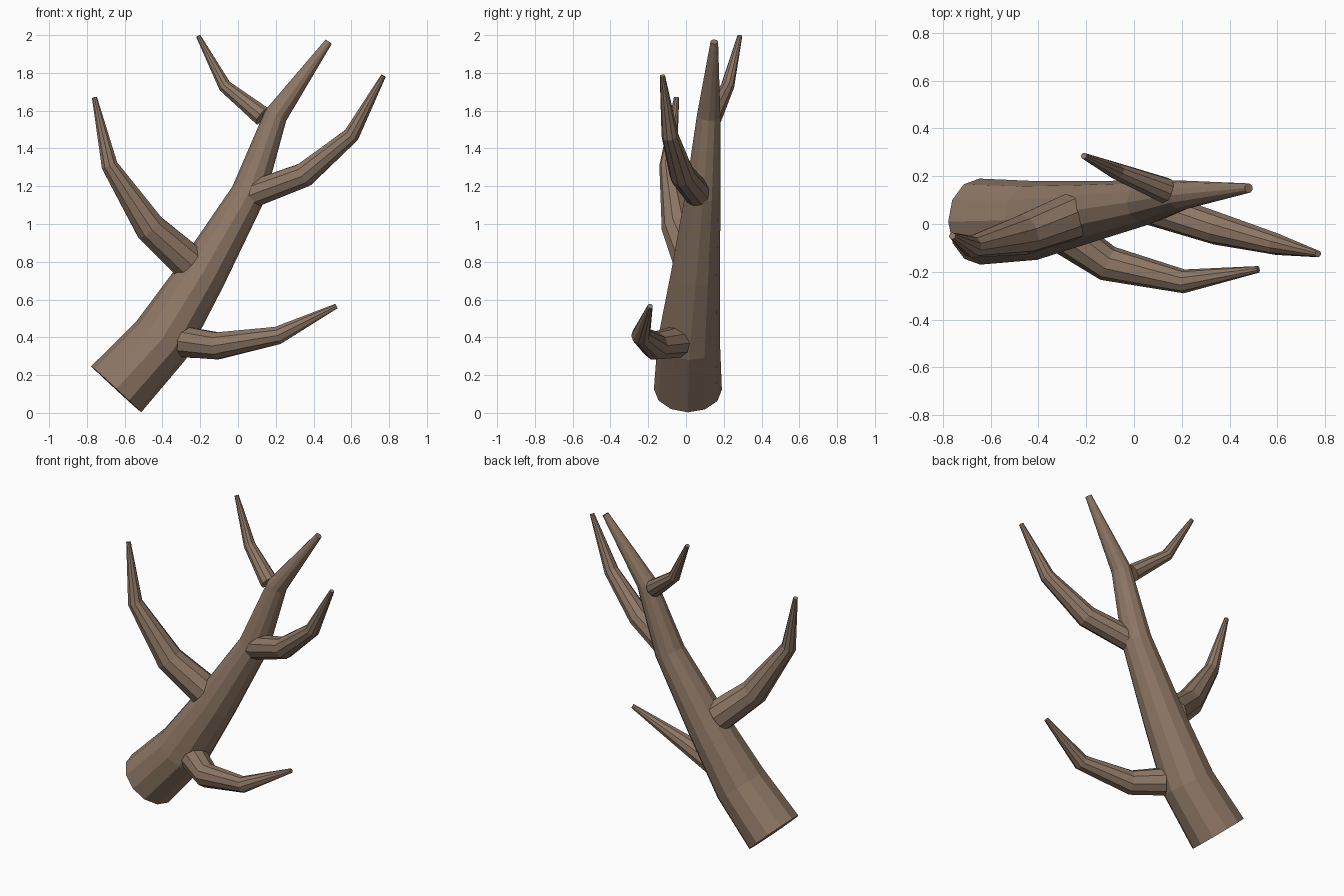
import bpy
import bmesh
import math
from mathutils import Vector

cube = bpy.data.objects.get("Cube")
if cube:
    bpy.data.objects.remove(cube, do_unlink=True)

bark = bpy.data.materials.new("brown_bark")
bark.use_nodes = True
colour = (0.27, 0.185, 0.13, 1)
bark.diffuse_color = colour
bark.node_tree.nodes["Principled BSDF"].inputs["Base Color"].default_value = colour


def limb(name, sides, path):
    """Tapered faceted tube through (x, y, z, radius) stations."""
    bm = bmesh.new()
    points = [Vector(p[:3]) for p in path]
    rings = []
    for i, (point, station) in enumerate(zip(points, path)):
        # Each ring lies on the plane that bisects its neighbouring segments
        before = (point - points[i - 1]).normalized() if i else Vector()
        after = (points[i + 1] - point).normalized() if i + 1 < len(points) else Vector()
        tangent = (before + after).normalized()
        across = Vector((0, 1, 0))
        across = (across - tangent * across.dot(tangent)).normalized()
        other = tangent.cross(across)
        ring = []
        for k in range(sides):
            a = math.tau * k / sides
            offset = across * math.cos(a) + other * math.sin(a)
            ring.append(bm.verts.new(point + offset * station[3]))
        rings.append(ring)
    for low, high in zip(rings, rings[1:]):
        for k in range(sides):
            n = (k + 1) % sides
            bm.faces.new((low[k], low[n], high[n], high[k]))
    bm.faces.new(rings[0][::-1])
    bm.faces.new(rings[-1])
    bmesh.ops.recalc_face_normals(bm, faces=bm.faces)
    mesh = bpy.data.meshes.new(name)
    bm.to_mesh(mesh)
    bm.free()
    mesh.materials.append(bark)
    bpy.context.collection.objects.link(bpy.data.objects.new(name, mesh))


# Main stem, leaning to its left
limb("trunk", 12, [
    (-0.645, 0.01, 0.125, 0.18), (-0.41, 0.015, 0.38, 0.165),
    (-0.19, 0.05, 0.735, 0.13), (0.055, 0.09, 1.16, 0.093),
    (0.20, 0.12, 1.575, 0.062), (0.48, 0.15, 1.965, 0.02)])

# Side branches, lowest first
limb("lower_front_branch", 10, [
    (-0.28, -0.05, 0.375, 0.085), (-0.11, -0.165, 0.355, 0.075),
    (0.21, -0.24, 0.41, 0.05), (0.52, -0.19, 0.565, 0.014)])
limb("right_branch", 10, [
    (-0.265, 0.03, 0.80, 0.1), (-0.465, -0.045, 0.98, 0.085),
    (-0.68, -0.095, 1.31, 0.046), (-0.76, -0.05, 1.67, 0.014)])
limb("left_branch", 10, [
    (0.07, 0.07, 1.155, 0.075), (0.35, -0.02, 1.26, 0.068),
    (0.60, -0.085, 1.47, 0.045), (0.77, -0.125, 1.785, 0.014)])
limb("top_branch", 10, [
    (0.13, 0.14, 1.57, 0.055), (-0.07, 0.22, 1.73, 0.036),
    (-0.21, 0.285, 1.995, 0.013)])
